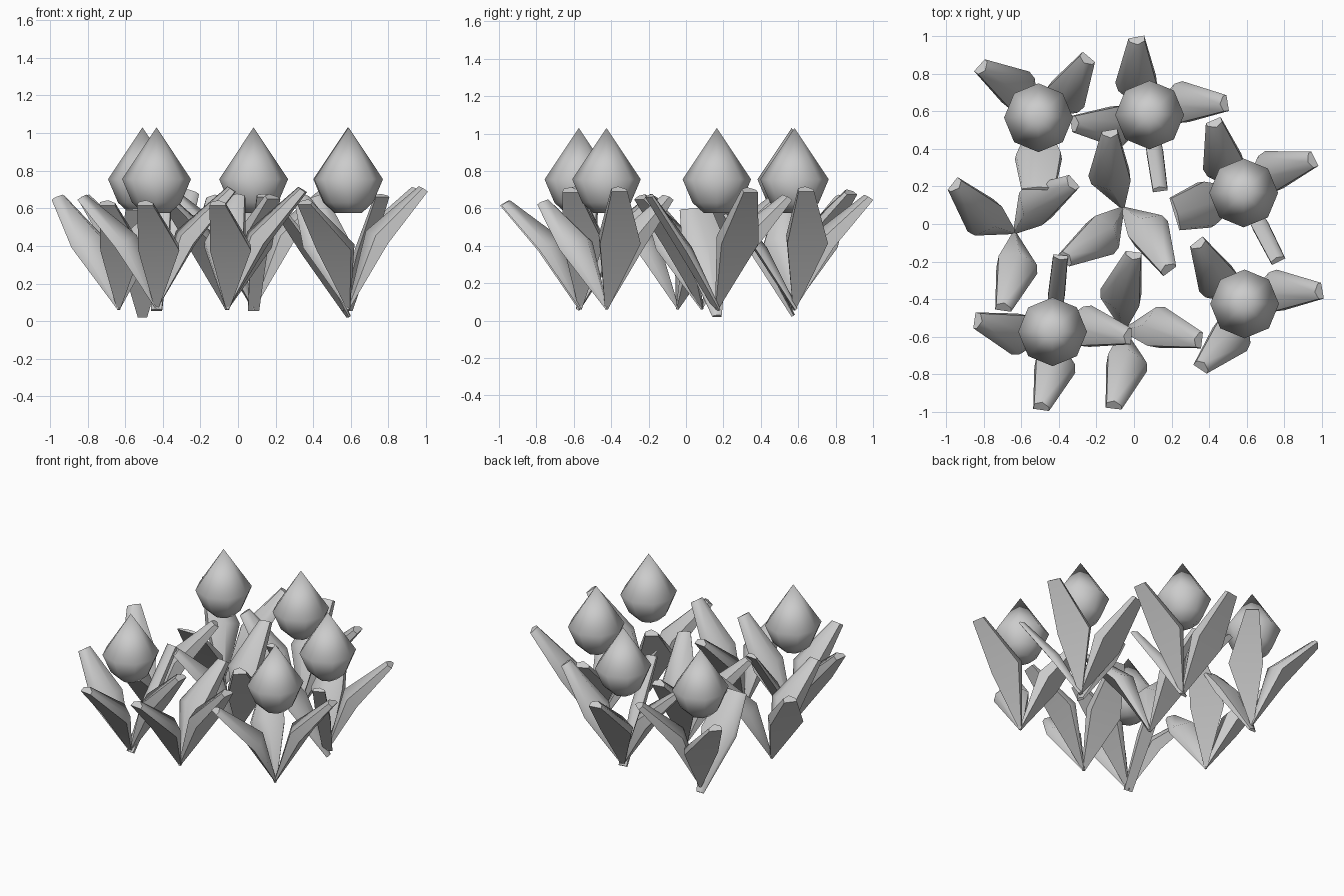
import bpy, bmesh
from math import cos, sin, pi, radians
from mathutils import Vector

if "Cube" in bpy.data.objects:
    bpy.data.objects.remove(bpy.data.objects["Cube"])


def make_object(name, bm, smooth_angle):
    bmesh.ops.recalc_face_normals(bm, faces=bm.faces)
    mesh = bpy.data.meshes.new(name)
    bm.to_mesh(mesh)
    bm.free()
    obj = bpy.data.objects.new(name, mesh)
    bpy.context.collection.objects.link(obj)
    bpy.ops.object.select_all(action='DESELECT')
    obj.select_set(True)
    bpy.context.view_layer.objects.active = obj
    bpy.ops.object.shade_smooth_by_angle(angle=radians(smooth_angle))


# Tulip bud: eight-sided lathe with a pointed top and a small flat base
def bud(name, x, y):
    bm = bmesh.new()
    rings = []
    for r, z in ((0.07, 0.575), (0.13, 0.63), (0.183, 0.755)):
        rings.append([bm.verts.new((x + r * cos(i * pi / 4), y + r * sin(i * pi / 4), z))
                      for i in range(8)])
    tip = bm.verts.new((x, y, 1.03))
    bm.faces.new(rings[0])
    for a, b in zip(rings, rings[1:]):
        for i in range(8):
            j = (i + 1) % 8
            bm.faces.new((a[i], a[j], b[j], b[i]))
    for i in range(8):
        bm.faces.new((rings[2][i], rings[2][(i + 1) % 8], tip))
    make_object(name, bm, 80)


# Leaf sections: radius, height, left side, right side, thickness (base, middle, tip)
STYLES = {
    "blade": ((0.0, 0.06, -0.008, 0.008, 0.01),
              (0.20, 0.39, -0.07, 0.15, 0.12),
              (0.42, 0.645, -0.045, 0.04, 0.05)),
    "narrow": ((0.0, 0.055, -0.03, 0.03, 0.02),
               (0.20, 0.36, -0.045, 0.045, 0.06),
               (0.41, 0.66, -0.04, 0.04, 0.03)),
    "wide": ((0.0, 0.02, -0.025, 0.025, 0.02),
             (0.22, 0.36, -0.125, 0.125, 0.07),
             (0.385, 0.59, -0.09, 0.09, 0.02)),
}


# Leaf: flat outer face, short side walls and a raised ridge on the inner face
def leaf(name, x, y, angle, style, flip):
    a = radians(angle)
    out, side, up = Vector((cos(a), sin(a), 0)), Vector((-sin(a), cos(a), 0)), Vector((0, 0, 1))
    inward = -0.83 * out + 0.56 * up
    base = Vector((x, y, 0))
    # leaves on the right lean taller, those at the front lower
    lift = (0.045 * max(0, cos(a)) - 0.03 * max(0, -sin(a))) if style == "blade" else 0
    bm = bmesh.new()
    rings = []
    for k, (r, z, lo, hi, th) in enumerate(STYLES[style]):
        p = base + out * r + up * (z + lift * k / 2)
        mid = (lo + hi) / 2
        section = ((lo, 0), (hi, 0), (hi * 0.95, th * 0.45), (mid, th), (lo * 0.95, th * 0.65))
        rings.append([bm.verts.new(p + side * t * flip + inward * n) for t, n in section])
    bm.faces.new(rings[0])
    bm.faces.new(rings[2])
    for p, q in zip(rings, rings[1:]):
        for i in range(5):
            j = (i + 1) % 5
            bm.faces.new((p[i], p[j], q[j], q[i]))
    make_object(name, bm, 62)


# Plants: x, y, has a bud, bulge side, blade directions, extra leaves
PLANTS = [
    (-0.508, 0.565, True, -1, (138, 50), ((270, "wide"),)),
    (0.083, 0.58, True, 1, (100, 9, 187), ((278, "narrow"),)),
    (0.583, 0.165, True, 1, (113, 26), ((297, "narrow"), (197, "wide"))),
    (0.588, -0.425, True, 1, (128, 10, 236), ()),
    (-0.433, -0.573, True, 1, (172, 262, 357), ((84, "narrow"),)),
    (-0.635, -0.045, False, 1, (142, 41, 262), ()),
    (-0.06, 0.085, False, 1, (100, 222, 307), ()),
    (-0.055, -0.565, False, 1, (83, 353, 263), ()),
]
for n, (x, y, has_bud, flip, blades, extras) in enumerate(PLANTS, 1):
    if has_bud:
        bud(f"bud_{n}", x, y)
    for i, (ang, style) in enumerate([(b, "blade") for b in blades] + list(extras), 1):
        leaf(f"leaf_{n}_{i}", x, y, ang, style, flip)
